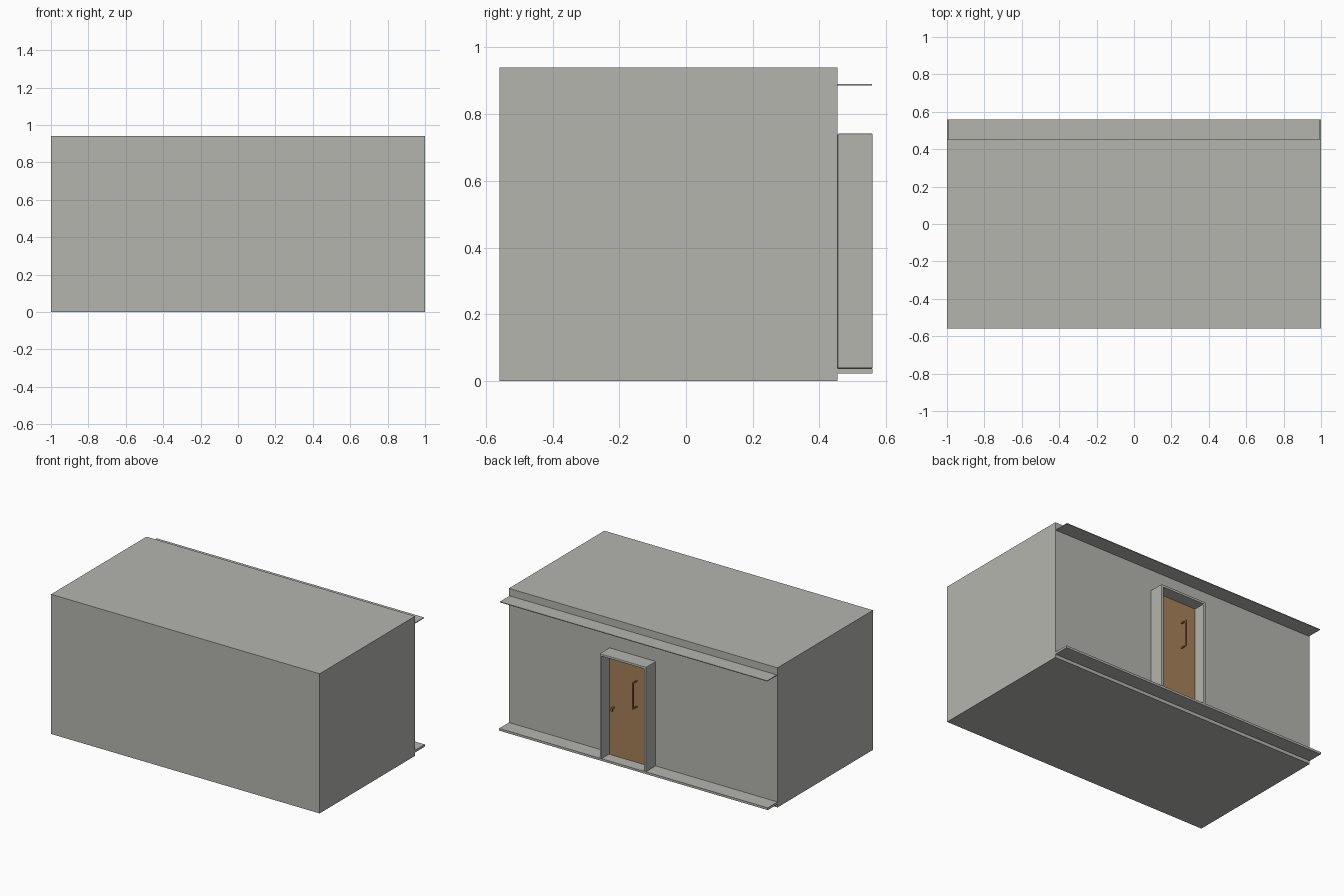
import bpy
import bmesh
from mathutils import Vector

cube = bpy.data.objects.get("Cube")
if cube:
    bpy.data.objects.remove(cube, do_unlink=True)


def material(name, colour):
    m = bpy.data.materials.new(name)
    m.use_nodes = True
    m.diffuse_color = (*colour, 1)
    m.node_tree.nodes["Principled BSDF"].inputs["Base Color"].default_value = (*colour, 1)
    return m


GREY = material("concrete grey", (0.46, 0.46, 0.43))
BROWN = material("door brown", (0.39, 0.22, 0.10))


def finish(name, bm, mat, bevel=0):
    mesh = bpy.data.meshes.new(name)
    bmesh.ops.recalc_face_normals(bm, faces=bm.faces)
    bm.to_mesh(mesh)
    bm.free()
    mesh.materials.append(mat)
    ob = bpy.data.objects.new(name, mesh)
    bpy.context.collection.objects.link(ob)
    if bevel:
        mod = ob.modifiers.new("rounded edges", "BEVEL")
        mod.width = bevel
        mod.segments = 2
    return ob


def box(name, low, high, mat, bevel=0):
    """Box between two opposite corners."""
    low, high = Vector(low), Vector(high)
    bm = bmesh.new()
    bmesh.ops.create_cube(bm, size=1)
    for v in bm.verts:
        v.co = (low + high) / 2 + v.co * (high - low)
    return finish(name, bm, mat, bevel)


WALL, EDGE = 0.455, 0.56       # back wall plane and outer edge of the ledges
STEP = 0.037                   # top of the walkway

# Main block with walkway and canopy along its back
box("building_block", (-1, -EDGE, 0), (1, WALL, 0.94), GREY)
box("walkway_ledge", (-1, WALL, 0.022), (1, EDGE - 0.001, STEP), GREY)
box("canopy", (-0.995, WALL, 0.886), (0.995, EDGE - 0.002, 0.891), GREY)

# Door frame: an upside-down U pushed out from the wall
RIGHT, LEFT, TOP, THICK = -0.095, 0.252, 0.742, 0.017
outline = [(RIGHT, STEP), (RIGHT, TOP), (LEFT, TOP), (LEFT, STEP),
           (LEFT - THICK, STEP), (LEFT - THICK, TOP - THICK),
           (RIGHT + THICK, TOP - THICK), (RIGHT + THICK, STEP)]
bm = bmesh.new()
face = bm.faces.new([bm.verts.new((x, WALL, z)) for x, z in outline])
pushed = bmesh.ops.extrude_face_region(bm, geom=[face])["geom"]
bmesh.ops.translate(bm, vec=(0, EDGE - WALL, 0),
                    verts=[g for g in pushed if isinstance(g, bmesh.types.BMVert)])
finish("door_frame", bm, GREY, 0.004)

# Door leaf set back inside the frame
FACE = 0.48
box("door_leaf", (RIGHT + THICK, WALL, STEP), (LEFT - THICK, FACE, TOP - THICK), BROWN)

# Pull handle: upright bar on two arms
BAR = 0.03
box("pull_bar", (BAR - 0.004, FACE + 0.038, 0.41), (BAR + 0.004, FACE + 0.046, 0.59), BROWN)
for name, z in (("upper", 0.582), ("lower", 0.41)):
    box(name + "_pull_arm", (BAR - 0.004, FACE, z), (BAR + 0.004, FACE + 0.04, z + 0.008), BROWN)

# Small latch near the other edge of the door
box("latch_stem", (0.195, FACE, 0.357), (0.205, FACE + 0.025, 0.367), BROWN)
box("latch_lever", (0.195, FACE + 0.02, 0.345), (0.205, FACE + 0.028, 0.367), BROWN)
